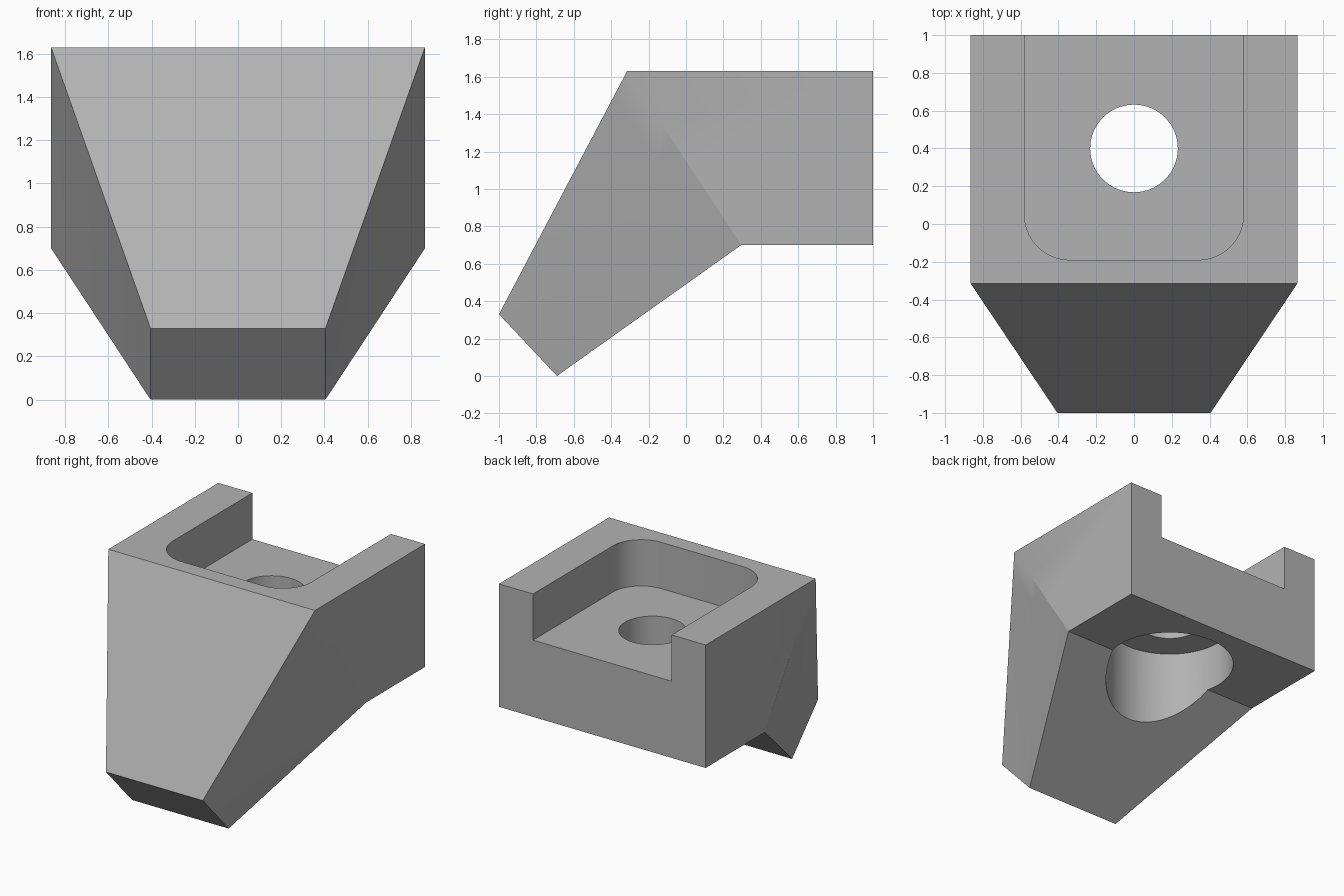
import bpy, bmesh, math
from mathutils import Vector

cube = bpy.data.objects.get("Cube")
if cube:
    bpy.data.objects.remove(cube, do_unlink=True)

# Main sizes
HALF, NOSE_HALF = 0.865, 0.405
TOP, UNDER, BACK = 1.63, 0.70, 1.0
FLOOR, LEDGE = 1.28, 1.05
HOLE_Y = 0.40
STEPS = 10

grey = bpy.data.materials.new("plain grey")
grey.use_nodes = True
colour = (0.45, 0.45, 0.45, 1)
grey.diffuse_color = colour
grey.node_tree.nodes["Principled BSDF"].inputs["Base Color"].default_value = colour


def make_object(name, bm):
    bmesh.ops.recalc_face_normals(bm, faces=bm.faces)
    mesh = bpy.data.meshes.new(name)
    bm.to_mesh(mesh)
    bm.free()
    mesh.materials.append(grey)
    obj = bpy.data.objects.new(name, mesh)
    bpy.context.collection.objects.link(obj)
    return obj


def prism(name, outline, low, high):
    """Vertical prism from a plan outline."""
    bm = bmesh.new()
    face = bm.faces.new([bm.verts.new((x, y, low)) for x, y in outline])
    moved = bmesh.ops.extrude_face_region(bm, geom=[face])["geom"]
    verts = [v for v in moved if isinstance(v, bmesh.types.BMVert)]
    bmesh.ops.translate(bm, verts=verts, vec=(0, 0, high - low))
    return make_object(name, bm)


def arc(cx, cy, radius, start, end, count):
    angles = [math.radians(start + (end - start) * i / count) for i in range(count + 1)]
    return [(cx + radius * math.cos(a), cy + radius * math.sin(a)) for a in angles]


# Block with a tapering, gently twisted nose
bm = bmesh.new()
sides = []
for s in (-1, 1):
    shoulder = Vector((s * HALF, -0.315, TOP)), Vector((s * HALF, 0.295, UNDER))
    tip = Vector((s * NOSE_HALF, -1, 0.33)), Vector((s * NOSE_HALF, -0.69, 0))
    grid = []
    for i in range(STEPS + 1):
        upper = shoulder[0].lerp(tip[0], i / STEPS)
        lower = shoulder[1].lerp(tip[1], i / STEPS)
        grid.append([bm.verts.new(upper.lerp(lower, j / STEPS)) for j in range(STEPS + 1)])
    for i in range(STEPS):
        for j in range(STEPS):
            bm.faces.new((grid[i][j], grid[i + 1][j], grid[i + 1][j + 1], grid[i][j + 1]))
    rear = [bm.verts.new((s * HALF, BACK, z)) for z in (TOP, UNDER)]
    bm.faces.new(grid[0] + [rear[1], rear[0]])
    sides.append((grid, rear))

(lg, lr), (rg, rr) = sides
bm.faces.new([row[0] for row in lg] + [row[0] for row in reversed(rg)])    # front slope
bm.faces.new([row[-1] for row in lg] + [row[-1] for row in reversed(rg)])  # under slope
bm.faces.new(lg[-1] + rg[-1][::-1])                                        # nose tip
bm.faces.new((lg[0][0], rg[0][0], rr[0], lr[0]))                           # top
bm.faces.new((lg[0][-1], rg[0][-1], rr[1], lr[1]))                         # underside
bm.faces.new((lr[0], rr[0], rr[1], lr[1]))                                 # back
block = make_object("wedge_block", bm)

# Open-backed pocket, through hole and wide bore from below
pocket = [(-0.58, BACK + 0.2)] + arc(-0.34, 0.05, 0.24, 180, 270, 16)
pocket += arc(0.34, 0.05, 0.24, 270, 360, 16) + [(0.58, BACK + 0.2)]
cutters = [
    prism("pocket_cutter", pocket, FLOOR, TOP + 0.2),
    prism("hole_cutter", arc(0, HOLE_Y, 0.232, 0, 354.375, 63), LEDGE - 0.1, FLOOR + 0.1),
    prism("bore_cutter", arc(0, HOLE_Y, 0.46, 0, 354.375, 63), -0.2, LEDGE),
]

bpy.ops.object.select_all(action="DESELECT")
bpy.context.view_layer.objects.active = block
block.select_set(True)
for cutter in cutters:
    mod = block.modifiers.new(cutter.name, "BOOLEAN")
    mod.operation = "DIFFERENCE"
    mod.solver = "EXACT"
    mod.object = cutter
    bpy.ops.object.modifier_apply(modifier=mod.name)
    bpy.data.objects.remove(cutter, do_unlink=True)

bpy.ops.object.shade_smooth_by_angle(angle=math.radians(20))
